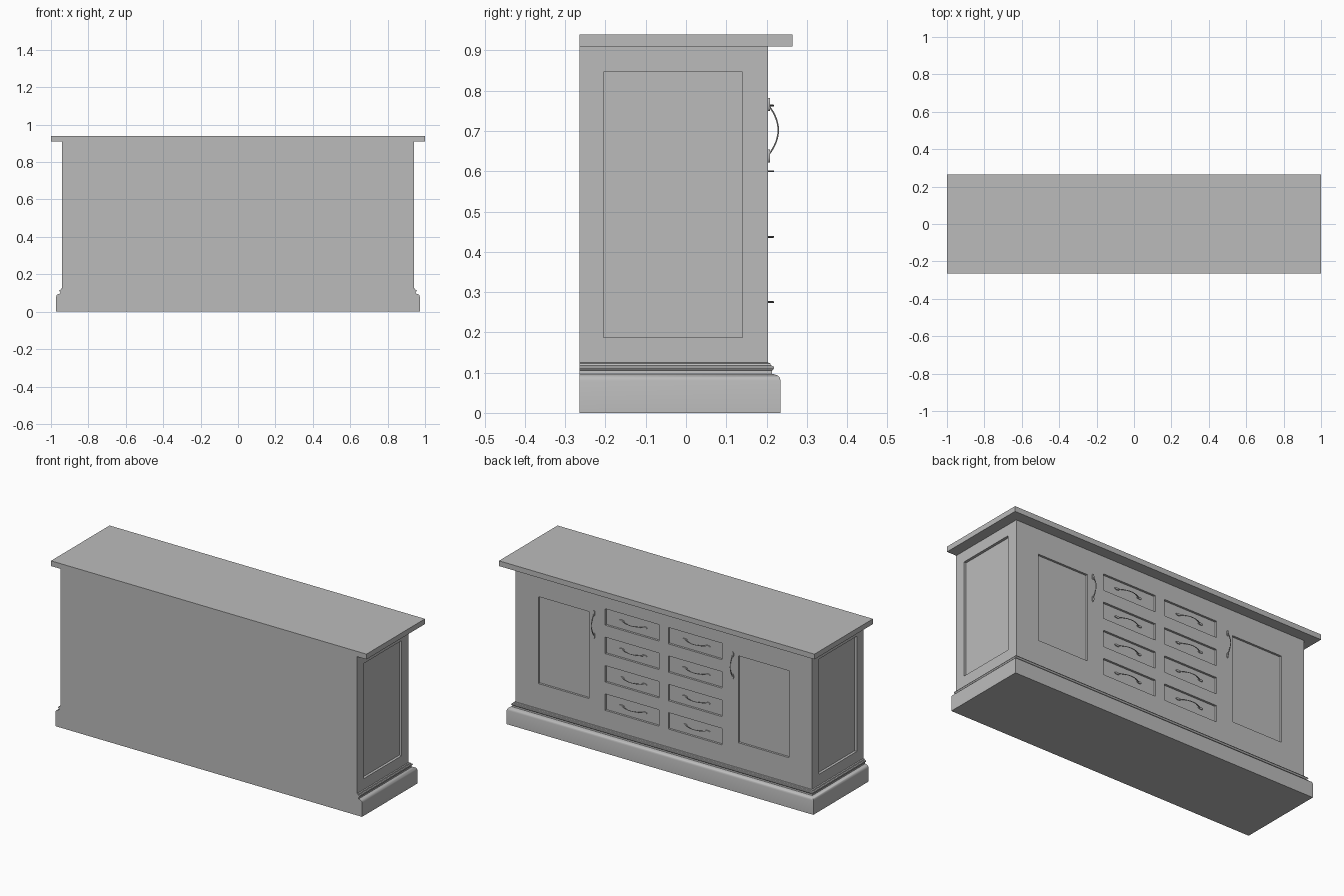
import bpy, bmesh
from math import sin, cos, pi, radians
from mathutils import Vector

if "Cube" in bpy.data.objects:
    bpy.data.objects.remove(bpy.data.objects["Cube"])

grey = bpy.data.materials.new("plain grey")
grey.use_nodes = True
colour = (0.5, 0.5, 0.5, 1)
grey.diffuse_color = colour
grey.node_tree.nodes["Principled BSDF"].inputs["Base Color"].default_value = colour

HALF, BACK, FRONT = 0.94, 0.203, -0.265   # cabinet half width, panelled side, plain side
DEPTH = 0.012                             # recess of the panels


def finish(name, bm):
    bmesh.ops.recalc_face_normals(bm, faces=bm.faces)
    mesh = bpy.data.meshes.new(name)
    bm.to_mesh(mesh)
    bm.free()
    obj = bpy.data.objects.new(name, mesh)
    mesh.materials.append(grey)
    bpy.context.collection.objects.link(obj)
    return obj


def activate(obj):
    bpy.ops.object.select_all(action='DESELECT')
    obj.select_set(True)
    bpy.context.view_layer.objects.active = obj


def add_box(bm, x0, x1, y0, y1, z0, z1):
    verts = bmesh.ops.create_cube(bm, size=1)["verts"]
    bmesh.ops.scale(bm, vec=(x1 - x0, y1 - y0, z1 - z0), verts=verts)
    bmesh.ops.translate(bm, vec=((x0 + x1) / 2, (y0 + y1) / 2, (z0 + z1) / 2), verts=verts)


# Worktop
bm = bmesh.new()
add_box(bm, -1, 1, FRONT, 0.265, 0.91, 0.94)
finish("worktop", bm)

# Cabinet body with recessed doors, drawers and end panels
bm = bmesh.new()
add_box(bm, -HALF, HALF, FRONT, BACK, 0.125, 0.91)
body = finish("cabinet_body", bm)

drawer_heights = [0.275, 0.437, 0.6, 0.763]
bm = bmesh.new()
for side in (-1, 1):
    door = sorted((side * 0.474, side * 0.794))
    add_box(bm, *door, BACK - DEPTH, BACK + 0.05, 0.268, 0.766)
    end = sorted((side * (HALF - 0.015), side * (HALF + 0.05)))
    add_box(bm, *end, -0.205, 0.14, 0.187, 0.847)
    drawer = sorted((side * 0.03, side * 0.37))
    for z in drawer_heights:
        add_box(bm, *drawer, BACK - DEPTH, BACK + 0.05, z - 0.047, z + 0.047)
cutter = finish("panel_cutter", bm)
cutter.hide_render = True

activate(body)
mod = body.modifiers.new("recesses", 'BOOLEAN')
mod.operation = 'DIFFERENCE'
mod.solver = 'EXACT'
mod.object = cutter
bpy.ops.object.modifier_apply(modifier=mod.name)
bpy.data.objects.remove(cutter)

# Moulded plinth: stacked rectangles (outward offset, height), flush on the plain side
profile = [(0.032, 0), (0.032, 0.08), (0.030, 0.087), (0.026, 0.092), (0.019, 0.095),
           (0.011, 0.097), (0.010, 0.105), (0.014, 0.108), (0.016, 0.112), (0.014, 0.116),
           (0.008, 0.118), (0.006, 0.123), (0, 0.125)]
bm = bmesh.new()
rings = []
for off, z in profile:
    x, y = HALF + off, BACK + off
    rings.append([bm.verts.new((px, py, z))
                  for px, py in ((-x, FRONT), (x, FRONT), (x, y), (-x, y))])
for low, high in zip(rings, rings[1:]):
    for i in range(4):
        j = (i + 1) % 4
        bm.faces.new((low[i], low[j], high[j], high[i]))
bm.faces.new(rings[0])
bm.faces.new(rings[-1])
plinth = finish("plinth", bm)
activate(plinth)
bpy.ops.object.shade_smooth_by_angle(angle=radians(35))


def handle(name, centre, along, length):
    """Arched bar between two slim leaf-shaped mounting plates."""
    centre, out = Vector(centre), Vector((0, 1, 0))
    across = along.cross(out)
    bm = bmesh.new()
    span, rise, radius, sides, steps = length / 2 - 0.015, 0.026, 0.0022, 6, 14
    rings = []
    for i in range(steps + 1):
        t = -1 + 2 * i / steps
        point = centre + along * span * t + out * rise * (1 - t * t)
        tangent = (along * span - out * 2 * rise * t).normalized()
        normal = across.cross(tangent)
        rings.append([bm.verts.new(point + radius * (across * cos(a) + normal * sin(a)))
                      for a in (2 * pi * k / sides for k in range(sides))])
    for a, b in zip(rings, rings[1:]):
        for k in range(sides):
            m = (k + 1) % sides
            bm.faces.new((a[k], a[m], b[m], b[k]))
    # Mounting plates
    for end in (-1, 1):
        foot = centre + along * span * end
        low, high = [[bm.verts.new(foot + along * 0.016 * cos(a) + across * 0.006 * sin(a) + out * h)
                      for a in (2 * pi * k / 10 for k in range(10))] for h in (0, 0.005)]
        bm.faces.new(low)
        bm.faces.new(high)
        for k in range(10):
            m = (k + 1) % 10
            bm.faces.new((low[k], low[m], high[m], high[k]))
    activate(finish(name, bm))
    bpy.ops.object.shade_smooth_by_angle(angle=radians(40))


for side, word in ((-1, "right"), (1, "left")):
    handle(f"{word}_door_handle", (side * 0.44, BACK, 0.702), Vector((0, 0, 1)), 0.158)
    for row, z in enumerate(drawer_heights, 1):
        handle(f"{word}_drawer_handle_{row}", (side * 0.2, BACK - DEPTH, z),
               Vector((1, 0, 0)), 0.175)
